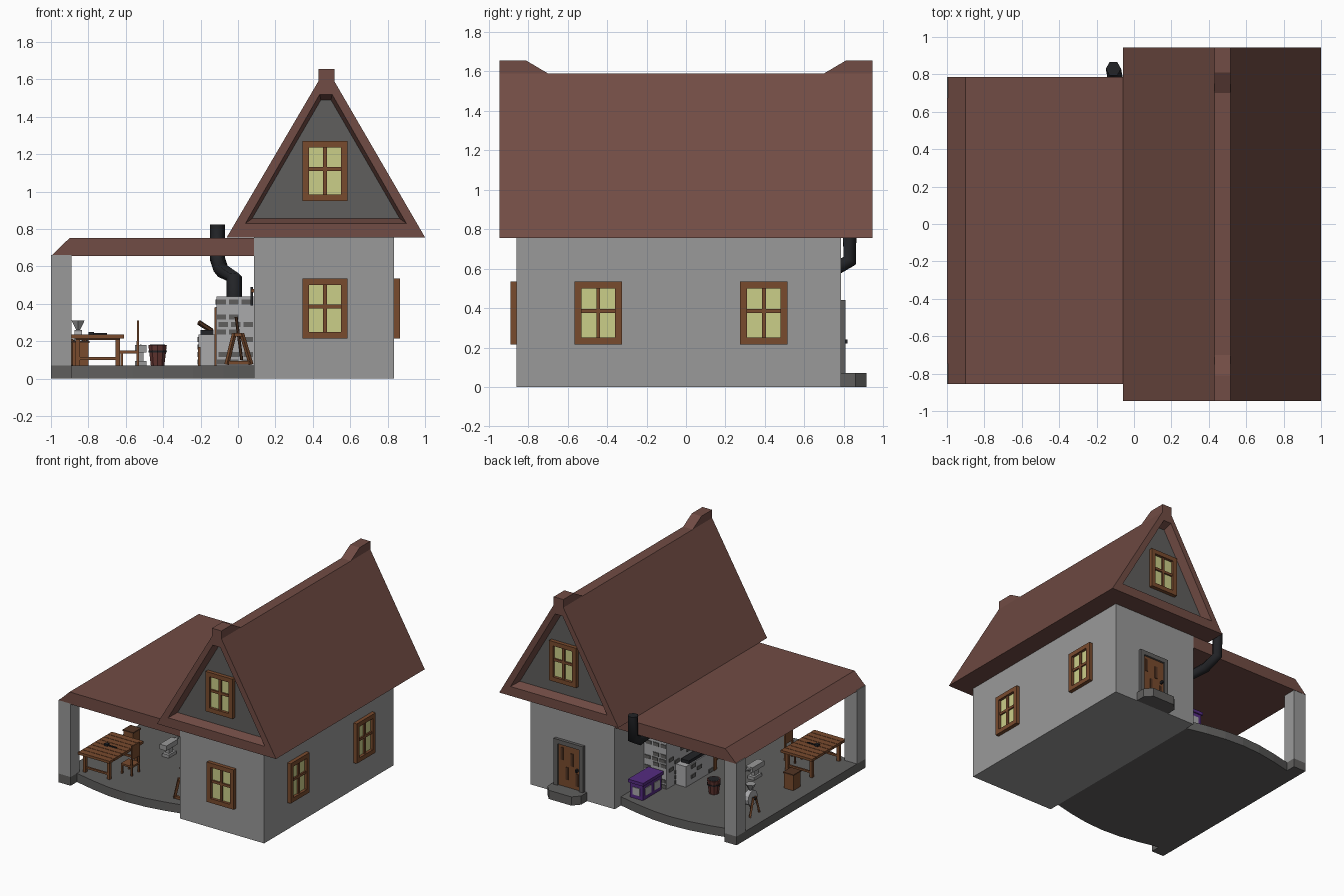
import bpy, bmesh, math, random
from mathutils import Vector, Matrix

if "Cube" in bpy.data.objects:
    bpy.data.objects.remove(bpy.data.objects["Cube"])
random.seed(4)

def material(name, r, g, b):
    m = bpy.data.materials.new(name)
    m.diffuse_color = (r, g, b, 1)
    m.use_nodes = True
    m.node_tree.nodes["Principled BSDF"].inputs["Base Color"].default_value = m.diffuse_color
    return m

ROOF = material("roof_brown", .165, .072, .058)
WALL = material("wall_grey", .32, .32, .32)
DARK = material("dark_stone", .115, .113, .11)
WOOD = material("wood", .19, .07, .027)
DWOOD = material("dark_wood", .085, .035, .017)
GLASS = material("yellow_glass", .60, .62, .25)
IRON = material("black_iron", .016, .017, .02)
PURPLE = material("purple", .09, .025, .22)
RED = material("bucket_red", .12, .035, .03)
STONE = material("light_stone", .40, .40, .41)

def finish(name, bm, *mats):
    bmesh.ops.recalc_face_normals(bm, faces=bm.faces)
    me = bpy.data.meshes.new(name)
    bm.to_mesh(me)
    bm.free()
    ob = bpy.data.objects.new(name, me)
    for m in mats:
        me.materials.append(m)
    bpy.context.collection.objects.link(ob)
    return ob

def boxes(name, mat, *lims):
    """Each box is x0, x1, y0, y1, z0, z1."""
    bm = bmesh.new()
    for x0, x1, y0, y1, z0, z1 in lims:
        M = Matrix.Translation(((x0+x1)/2, (y0+y1)/2, (z0+z1)/2)) @ Matrix.Diagonal((x1-x0, y1-y0, z1-z0, 1))
        bmesh.ops.create_cube(bm, size=1, matrix=M)
    return finish(name, bm, mat)

def prism(name, mat, pts, axis, a, b):
    put = {'x': lambda p, t: (t, *p), 'y': lambda p, t: (p[0], t, p[1]), 'z': lambda p, t: (*p, t)}[axis]
    bm = bmesh.new()
    A, B = ([bm.verts.new(put(p, t)) for p in pts] for t in (a, b))
    bm.faces.new(A)
    bm.faces.new(B)
    for i in range(len(pts)):
        j = (i+1) % len(pts)
        bm.faces.new((A[i], A[j], B[j], B[i]))
    return finish(name, bm, mat)

def rod(name, mat, p, q, r1, r2=None, n=8):
    p, q = Vector(p), Vector(q)
    d = q - p
    M = Matrix.Translation((p+q)/2) @ d.to_track_quat('Z', 'Y').to_matrix().to_4x4()
    bm = bmesh.new()
    bmesh.ops.create_cone(bm, cap_ends=True, segments=n, radius1=r1, radius2=r1 if r2 is None else r2,
                          depth=d.length, matrix=M)
    return finish(name, bm, mat)

# House walls
boxes("house_walls", WALL, (.085, .835, -.86, .785, 0, .76))

# Main roof: solid prism with recessed gables at both ends
bm = bmesh.new()
rings = [([(-.06, .755), (1, .755), (.515, 1.59), (.43, 1.59)], .945),
         ([(.04, .83), (.9, .83), (.503, 1.52), (.437, 1.52)], .945),
         ([(.075, .855), (.865, .855), (.497, 1.49), (.443, 1.49)], .875)]
outer = []
for s in (-1, 1):
    V = [[bm.verts.new((x, s*y, z)) for x, z in pts] for pts, y in rings]
    outer.append(V[0])
    for a, b in zip(V, V[1:]):
        for i in range(4):
            j = (i+1) % 4
            bm.faces.new((a[i], a[j], b[j], b[i]))
    bm.faces.new(V[2]).material_index = 1
for i in range(4):
    j = (i+1) % 4
    bm.faces.new((outer[0][i], outer[0][j], outer[1][j], outer[1][i]))
finish("main_roof", bm, ROOF, DARK)

# Raised ridge ends
for s, n in ((-1, "front"), (1, "back")):
    prism(n + "_ridge_end", ROOF, [(s*.945, 1.57), (s*.945, 1.655), (s*.81, 1.655), (s*.7, 1.59), (s*.7, 1.57)],
          'x', .43, .515)

# Windows, built facing -y then turned
def window(name, loc, turn):
    w, h, t = .12, .16, .035
    frame = boxes(name + "_frame", WOOD, (-w, -w+t, -.03, .01, -h, h), (w-t, w, -.03, .01, -h, h),
                  (-w+t, w-t, -.03, .01, h-t, h), (-w+t, w-t, -.03, .01, -h, -h+t),
                  (-.01, .01, -.02, .01, -h+t, h-t), (-w+t, w-t, -.02, .01, .0, .02))
    pane = boxes(name + "_panes", GLASS, (-w+t, w-t, -.008, 0, -h+t, h-t))
    for o in (frame, pane):
        o.location = loc
        o.rotation_euler.z = turn

window("front_window", (.465, -.86, .375), 0)
window("front_gable_window", (.465, -.875, 1.11), 0)
window("back_gable_window", (.465, .875, 1.11), math.pi)
window("side_window_a", (.835, -.445, .375), math.pi/2)
window("side_window_b", (.835, .395, .375), math.pi/2)

# Back door with stone surround and step
boxes("door_surround", DARK, (.35, .383, .78, .81, .07, .44), (.577, .61, .78, .81, .07, .44),
      (.383, .577, .78, .81, .405, .44))
boxes("door_panel", WOOD, (.383, .577, .78, .795, .07, .405))
boxes("door_planks", DWOOD, *[(.40+.045*i, .422+.045*i, .795, .8, z, z+.1)
                              for i, z in enumerate((.1, .25, .13, .28))])
boxes("door_knob", IRON, (.4, .415, .795, .82, .22, .24))
prism("door_step", DARK, [(.33, .78), (.33, .86), (.38, .915), (.58, .915), (.63, .86), (.63, .78)], 'z', 0, .07)

# Porch floor with bowed front and back edges and corner feet
def bow(end, mid, k):
    return [(-.89 + .975*i/k, end + (mid-end)*math.sin(math.pi*i/k)) for i in range(k+1)]
floor = [(-1, .785), (-1, -.855), (-.89, -.855)] + bow(-.775, -.85, 6) + bow(.705, .78, 6)[::-1] + [(-.89, .785)]
prism("porch_floor", DARK, floor, 'z', 0, .07)
boxes("porch_posts", WALL, (-1, -.89, -.855, -.745, .07, .66), (-1, -.89, .675, .785, .07, .66))
prism("porch_roof", ROOF, [(-1, .655), (.085, .655), (.085, .752), (-.9, .752)], 'y', -.855, .787)

# Forge: brick stack with lower hearth and proud dark bricks
boxes("forge_stack", STONE, (-.115, .085, -.2, .41, .07, .44))
boxes("forge_hearth", STONE, (-.21, -.115, -.05, .3, .07, .235))
bricks = []
for r in range(9):
    z = .075 + r*.04
    for i in range(3):
        if random.random() < .45:
            x = -.113 + i*.066 + (r % 2)*.01
            bricks += [(x, x+.05, yy, yy+.007, z, z+.028) for yy in (-.206, .409)]
    for i in range(8):
        if random.random() < .45:
            y = -.19 + i*.074
            x = -.216 if z < .2 and -.05 < y < .24 else -.121
            bricks.append((x, x+.007, y, y+.055, z, z+.028))
boxes("forge_bricks", DARK, *bricks)
boxes("forge_shelf", WOOD, (-.215, -.2, -.09, -.05, .07, .17), (-.125, -.115, -.23, -.2, .07, .38))
boxes("hearth_coals", IRON, (-.2, -.13, 0, .25, .235, .26))
rod("hearth_log", DWOOD, (-.21, .05, .3), (-.14, .08, .255), .014, n=6)

# Stove pipe out of the back
cu = bpy.data.curves.new("stove_pipe", 'CURVE')
cu.dimensions = '3D'
cu.bevel_depth = .041
cu.bevel_resolution = 1
cu.use_fill_caps = True
sp = cu.splines.new('POLY')
path = [(-.02, .35, .43), (-.02, .35, .54), (-.09, .72, .58), (-.11, .83, .64), (-.11, .83, .825)]
sp.points.add(len(path)-1)
for p, c in zip(sp.points, path):
    p.co = (*c, 1)
cu.materials.append(IRON)
bpy.context.collection.objects.link(bpy.data.objects.new("stove_pipe", cu))

# Work table with plank top
boxes("table_top", WOOD, *[(-.89, -.61, -.76+.054*i, -.71+.054*i, .215, .235) for i in range(8)])
boxes("table_battens", DWOOD, (-.87, -.63, -.74, -.35, .205, .217))
boxes("table_legs", WOOD, *[(x, x+.025, y, y+.025, .07, .21) for x in (-.87, -.655) for y in (-.73, -.385)],
      (-.87, -.63, -.725, -.71, .1, .115), (-.87, -.63, -.38, -.365, .1, .115))
boxes("table_tools", IRON, (-.78, -.7, -.55, -.54, .235, .243), (-.8, -.77, -.56, -.53, .235, .25))

# Chair beside the table
boxes("chair", WOOD, (-.63, -.53, -.59, -.49, .135, .15), (-.54, -.53, -.59, -.49, .2, .31),
      *[(x, x+.012, y, y+.012, .07, .2 if x > -.6 else .14) for x in (-.628, -.542) for y in (-.59, -.502)])

# Anvil on its foot
boxes("anvil", WALL, (-.55, -.49, -.18, -.08, .07, .095), (-.535, -.505, -.155, -.105, .095, .14),
      (-.55, -.49, -.21, -.06, .14, .18))
rod("anvil_horn", WALL, (-.52, -.06, .165), (-.52, 0, .17), .018, .004)

# Bucket
rod("bucket", RED, (-.43, .26, .07), (-.43, .26, .18), .038, .052, 10)
rod("bucket_water", IRON, (-.43, .26, .178), (-.43, .26, .182), .043, n=10)
rod("bucket_hoop", IRON, (-.43, .26, .14), (-.43, .26, .15), .051, .052, 10)

# Grindstone on trestle with water hopper
rod("grindstone", STONE, (-.875, .4, .2), (-.835, .4, .2), .06, n=12)
rod("grindstone_axle", IRON, (-.9, .4, .2), (-.8, .4, .2), .01)
for x in (-.89, -.82):
    for s in (-1, 1):
        rod("grindstone_leg", WOOD, (x, .4+s*.06, .07), (x, .4+s*.015, .21), .01, n=4)
rod("grindstone_hopper", WALL, (-.855, .4, .26), (-.855, .4, .31), .012, .04, 6)

# Crate
boxes("crate", WOOD, (-.885, -.8, -.19, -.1, .07, .19))
boxes("crate_lid", DWOOD, (-.89, -.795, -.195, -.095, .19, .2))

# Purple chest
boxes("chest", PURPLE, (-.085, .03, .43, .67, .07, .19), (-.095, .04, .42, .68, .19, .215))
boxes("chest_panels", STONE, (-.09, -.085, .46, .53, .1, .16), (-.09, -.085, .57, .64, .1, .16),
      (-.06, .005, .67, .675, .1, .16))

# Trestle near the front of the house wall
for x, t in ((-.06, -.02), (.07, .02)):
    rod("trestle_leg", WOOD, (x, -.72, .075), (t, -.72, .24), .013, n=4)
boxes("trestle_bars", WOOD, (-.05, .06, -.73, -.71, .075, .095), (-.025, .025, -.73, -.71, .225, .245))
rod("trestle_pole", DWOOD, (.02, -.715, .1), (-.01, -.715, .33), .008, n=6)

# Wall tool rack
boxes("tool_rack", WOOD, (.07, .085, -.5, -.3, .46, .48))
boxes("hung_tools", IRON, *[(.068, .08, y, y+.015, .39, .49) for y in (-.47, -.41, -.34)])
